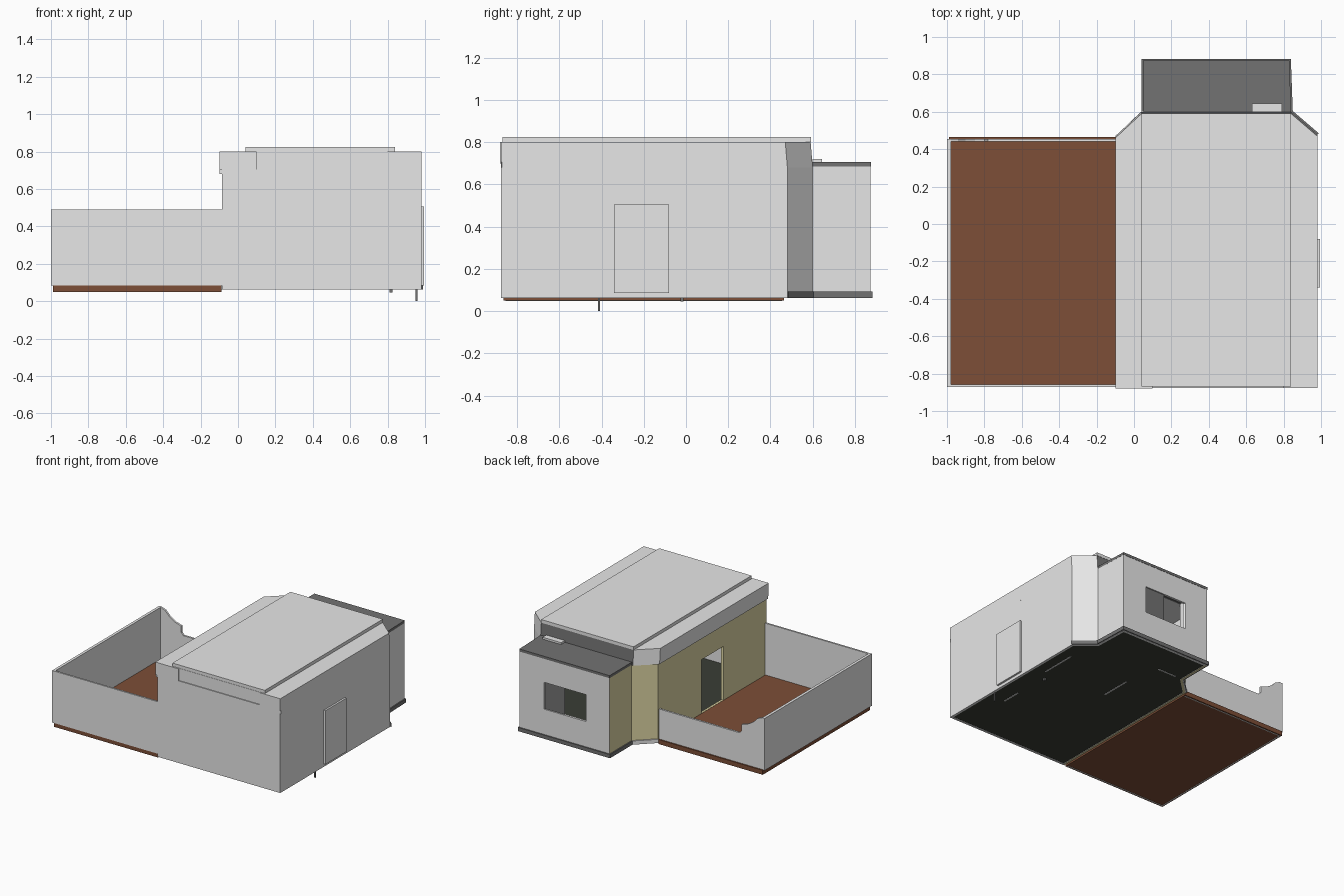
import bpy
from mathutils import Vector

if "Cube" in bpy.data.objects:
    bpy.data.objects.remove(bpy.data.objects["Cube"])


def material(name, r, g, b):
    m = bpy.data.materials.new(name)
    m.diffuse_color = (r, g, b, 1)
    m.use_nodes = True
    m.node_tree.nodes["Principled BSDF"].inputs["Base Color"].default_value = m.diffuse_color
    return m


LIGHT = material("light_grey", 0.80, 0.80, 0.80)
DARK = material("dark_grey", 0.17, 0.17, 0.17)
BROWN = material("brown_paving", 0.205, 0.077, 0.038)
BEIGE = material("beige_plaster", 0.74, 0.68, 0.38)
BLACK = material("black_floor", 0.042, 0.047, 0.036)


def make(name, prisms, mat):
    """One object from a list of (counter-clockwise outline, z0, z1) prisms."""
    verts, faces = [], []
    for pts, z0, z1 in prisms:
        b, n = len(verts), len(pts)
        verts += [(p[0], p[1], z0) for p in pts] + [(p[0], p[1], z1) for p in pts]
        faces.append([b + i for i in reversed(range(n))])
        faces.append([b + n + i for i in range(n)])
        for i in range(n):
            j = (i + 1) % n
            faces.append([b + i, b + j, b + n + j, b + n + i])
    me = bpy.data.meshes.new(name)
    me.from_pydata(verts, [], faces)
    me.materials.append(mat)
    ob = bpy.data.objects.new(name, me)
    bpy.context.collection.objects.link(ob)
    return ob


def rect(x0, x1, y0, y1, z0, z1):
    return ([(x0, y0), (x1, y0), (x1, y1), (x0, y1)], z0, z1)


def box(name, x0, x1, y0, y1, z0, z1, mat):
    return make(name, [rect(x0, x1, y0, y1, z0, z1)], mat)


def inset(poly, d):
    """Mitred inward offset of a counter-clockwise outline."""
    P = [Vector(p) for p in poly]
    n, out = len(P), []
    for i in range(n):
        u = (P[i] - P[i - 1]).normalized()
        v = (P[(i + 1) % n] - P[i]).normalized()
        nu, nv = Vector((-u.y, u.x)), Vector((-v.y, v.x))
        out.append(P[i] + (nu + nv) * (d / (1 + nu.dot(nv))))
    return out


# House outline, counter-clockwise from the front left corner
OUT = [(-0.085, -0.877), (0.98, -0.877), (0.98, 0.48), (0.84, 0.60),
       (0.83, 0.873), (0.05, 0.873), (0.05, 0.60), (-0.085, 0.47)]
INN = inset(OUT, 0.018)


def wall(name, i, z0, z1, mat, hole=None):
    """Wall along outline edge i, with an optional opening (s0, s1, za, zb)."""
    j = (i + 1) % len(OUT)
    o0, o1, n0, n1 = Vector(OUT[i]), Vector(OUT[j]), INN[i], INN[j]

    def part(a, b, za, zb):
        return ([o0.lerp(o1, a), o0.lerp(o1, b), n0.lerp(n1, b), n0.lerp(n1, a)], za, zb)

    parts = [part(0, 1, z0, z1)]
    if hole:
        a, b, za, zb = hole
        parts = [part(0, a, z0, z1), part(b, 1, z0, z1),
                 part(a, b, z0, za), part(a, b, zb, z1)]
    ob = make(name, parts, mat)
    # Inner faces are light grey
    ob.data.materials.append(LIGHT)
    d = (o1 - o0).normalized()
    inward = Vector((-d.y, d.x, 0))
    for f in ob.data.polygons:
        if f.normal.dot(inward) > 0.5:
            f.material_index = 1


# House walls
wall("front_wall", 0, 0.062, 0.705, LIGHT)
wall("right_wall", 1, 0.062, 0.68, LIGHT)
wall("right_angled_wall", 2, 0.062, 0.68, LIGHT)
wall("bay_right_wall", 3, 0.062, 0.685, LIGHT)
wall("bay_window_wall", 4, 0.062, 0.685, LIGHT, (0.27, 0.74, 0.29, 0.50))
wall("bay_left_wall", 5, 0.062, 0.685, BEIGE)
wall("left_angled_wall", 6, 0.062, 0.68, BEIGE)
wall("left_wall", 7, 0.062, 0.68, BEIGE, (0.40, 0.605, 0.085, 0.505))

# Floor inside the house, with partition feet showing underneath
make("house_floor", [(inset(OUT, 0.017), 0.065, 0.072)], BLACK)
make("partition_feet", [rect(0.335, 0.345, 0.08, 0.32, 0.062, 0.07),
                        rect(0.12, 0.28, 0.60, 0.61, 0.062, 0.07),
                        rect(0.87, 0.88, 0.06, 0.34, 0.062, 0.07),
                        rect(0.825, 0.835, -0.45, -0.30, 0.062, 0.07)], LIGHT)

# Skirting around the bay and the left angled wall
SK = inset(OUT, -0.009)
for name, edges, mat in (("bay_skirting", (2, 3, 4, 5), DARK),
                         ("left_skirting", (6,), LIGHT)):
    make(name, [([SK[i], SK[i + 1], OUT[i + 1], OUT[i]], 0.063, 0.092) for i in edges], mat)

# Bay window: half-closed pane
box("window_pane", 0.445, 0.62, 0.859, 0.864, 0.29, 0.50, DARK)

# Main roof: overhanging band, the back face above the bay is dark
roof = make("roof_band", [([(-0.10, -0.87), (0.98, -0.87), (0.98, 0.48), (0.84, 0.60),
                            (0.04, 0.60), (-0.10, 0.47)], 0.68, 0.80)], LIGHT)
roof.data.materials.append(DARK)
for f in roof.data.polygons:
    if f.normal.y > 0.95:
        f.material_index = 1
for v in roof.data.vertices:  # angled faces lean back towards the top
    if v.co.z > 0.75 and v.co.y > 0.4:
        v.co.y -= 0.01

# Front corners of the roof band and the raised slab on top
box("roof_corner_left", -0.10, 0.10, -0.88, -0.87, 0.70, 0.80, LIGHT)
box("roof_corner_right", 0.80, 0.98, -0.877, -0.87, 0.705, 0.80, LIGHT)
box("roof_slab", 0.04, 0.84, -0.868, 0.592, 0.80, 0.825, LIGHT)

# Bay roof and small vent
make("bay_roof", [([(0.05, 0.59), (0.84, 0.59), (0.831, 0.875), (0.049, 0.875)],
                   0.685, 0.705)], DARK)
box("roof_vent", 0.63, 0.79, 0.60, 0.645, 0.705, 0.72, LIGHT)

# Right side door
box("side_door", 0.98, 0.995, -0.34, -0.08, 0.085, 0.505, LIGHT)

# Patio paving, with a light rim underneath, and parapet walls
box("patio_paving", -0.99, -0.087, -0.865, 0.465, 0.05, 0.085, BROWN)
make("paving_rim", [rect(-0.982, -0.974, -0.855, 0.455, 0.048, 0.055),
                    rect(-0.974, -0.095, -0.855, -0.847, 0.048, 0.055),
                    rect(-0.974, -0.095, 0.447, 0.455, 0.048, 0.055)], LIGHT)
box("patio_left_wall", -1.0, -0.978, -0.872, 0.455, 0.083, 0.49, LIGHT)
box("patio_front_wall", -0.978, -0.085, -0.872, -0.858, 0.083, 0.49, LIGHT)

# Back patio wall: low, sweeping up to the left corner
profile = [(-0.978, 0.083), (-0.085, 0.083), (-0.085, 0.32), (-0.78, 0.32), (-0.80, 0.34),
           (-0.80, 0.39), (-0.85, 0.405), (-0.90, 0.435), (-0.94, 0.475), (-0.978, 0.49)]
n = len(profile)
verts = [(x, y, z) for y in (0.44, 0.455) for x, z in profile]
faces = [list(range(n)), [n + i for i in reversed(range(n))]]
faces += [[(i + 1) % n, i, n + i, n + (i + 1) % n] for i in range(n)]
me = bpy.data.meshes.new("patio_back_wall")
me.from_pydata(verts, [], faces)
me.materials.append(LIGHT)
bpy.context.collection.objects.link(bpy.data.objects.new("patio_back_wall", me))

# Small pipes under the floor
box("drain_pipe", 0.95, 0.96, -0.416, -0.406, 0.0, 0.07, DARK)
box("short_pipe", 0.81, 0.825, -0.025, -0.012, 0.045, 0.07, DARK)
